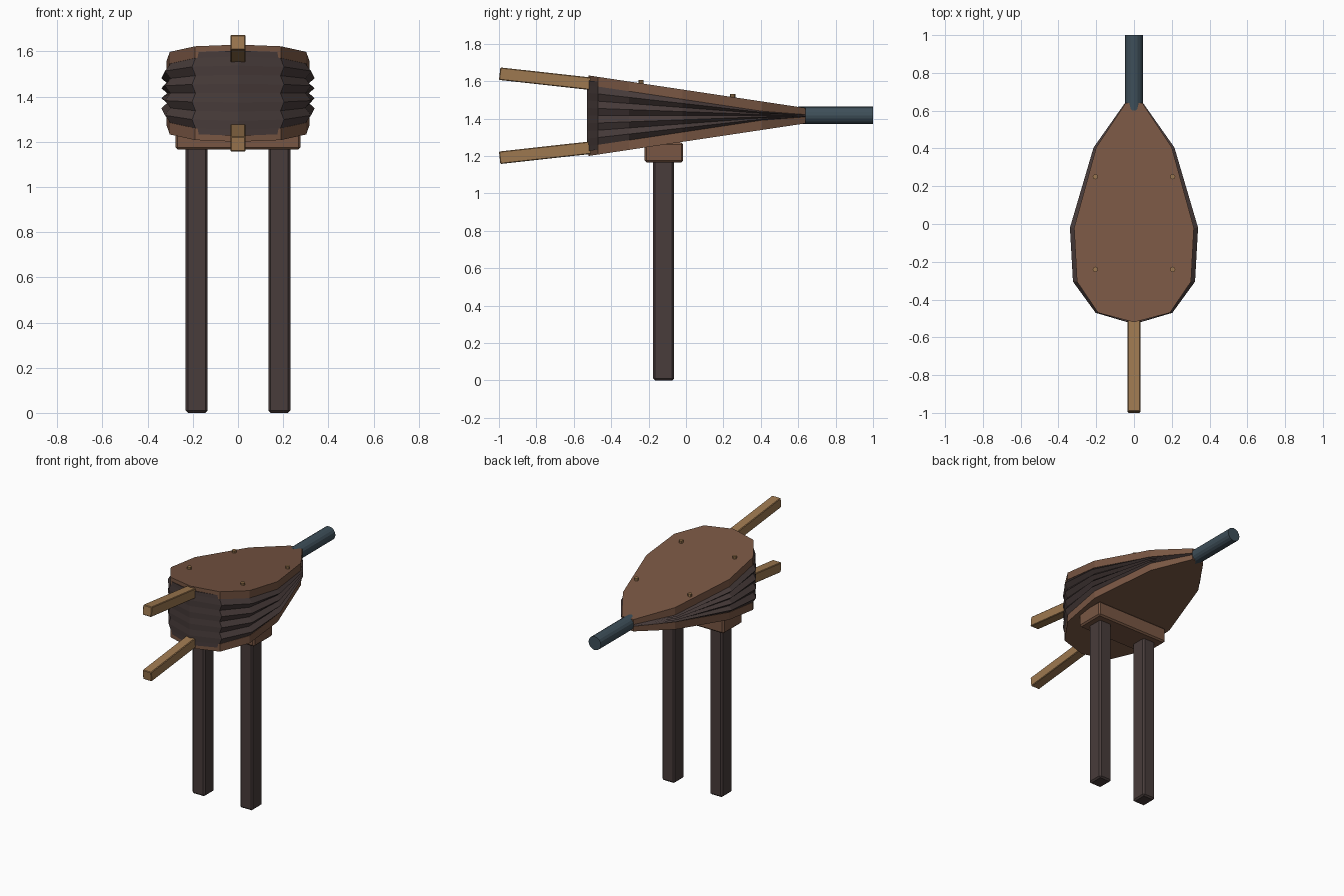
import bpy, bmesh, math

cube = bpy.data.objects.get("Cube")
if cube:
    bpy.data.objects.remove(cube, do_unlink=True)


def material(name, rgb):
    m = bpy.data.materials.new(name)
    m.use_nodes = True
    color = (*rgb, 1)
    m.diffuse_color = color
    m.node_tree.nodes["Principled BSDF"].inputs["Base Color"].default_value = color
    return m


BROWN = material("brown wood", (0.19, 0.094, 0.056))
LIGHT = material("light wood", (0.34, 0.19, 0.08))
DARK = material("dark leather and timber", (0.065, 0.045, 0.043))
STEEL = material("blue grey metal", (0.048, 0.078, 0.1))

MID = 1.415  # height of the plane between the two boards


def finish(name, bm, mat, bevel=0):
    bmesh.ops.recalc_face_normals(bm, faces=bm.faces)
    mesh = bpy.data.meshes.new(name)
    bm.to_mesh(mesh)
    bm.free()
    mesh.materials.append(mat)
    obj = bpy.data.objects.new(name, mesh)
    bpy.context.collection.objects.link(obj)
    if bevel:
        mod = obj.modifiers.new("edge bevel", 'BEVEL')
        mod.width = bevel
        mod.segments = 1
    return obj


def box(name, center, size, mat, bevel=0, tilt=0):
    bm = bmesh.new()
    bmesh.ops.create_cube(bm, size=1)
    bmesh.ops.scale(bm, vec=size, verts=bm.verts)
    obj = finish(name, bm, mat, bevel)
    obj.location = center
    obj.rotation_euler.x = tilt
    return obj


def cylinder(name, center, radius, depth, sides, mat, tilt=0):
    bm = bmesh.new()
    bmesh.ops.create_cone(bm, cap_ends=True, segments=sides,
                          radius1=radius, radius2=radius, depth=depth)
    obj = finish(name, bm, mat)
    obj.location = center
    obj.rotation_euler.x = tilt
    return obj


def loft(name, rings, mat):
    """Join equal rings of points into a closed solid."""
    bm = bmesh.new()
    loops = [[bm.verts.new(p) for p in ring] for ring in rings]
    n = len(loops[0])
    for a, b in zip(loops, loops[1:]):
        for i in range(n):
            j = (i + 1) % n
            bm.faces.new((a[i], a[j], b[j], b[i]))
    bm.faces.new(loops[0])
    bm.faces.new(loops[-1])
    return finish(name, bm, mat)


# Pear-shaped outline, half mirrored to the full loop
half = [(0, -0.52), (0.19, -0.47), (0.302, -0.305), (0.317, -0.02), (0.2, 0.405), (0.045, 0.64)]
outline = half + [(-x, y) for x, y in reversed(half[1:])]


def rise(y):
    """Half height of the wedge at a given depth."""
    return 0.215 - (y + 0.52) * 0.15


def inner(y):
    return max(rise(y) - 0.052, 0.006)


# Sloping boards
for side, name in ((1, "top_board"), (-1, "bottom_board")):
    loft(name, [[(x, y, MID + side * f(y)) for x, y in outline] for f in (inner, rise)], BROWN)


# Pleated leather between the boards
def pleat_ring(width, height):
    return [(x * width, y - (0.01 if x == 0 else 0), MID + height(y)) for x, y in outline]


rings = [pleat_ring(0.985, lambda y: 0.026 - rise(y))]
for k in range(9):
    t = k / 4 - 1
    rings.append(pleat_ring(1.07 if k % 2 else 0.99, lambda y: t * inner(y)))
rings.append(pleat_ring(0.985, lambda y: rise(y) - 0.026))
loft("bellows_leather", rings, DARK)

# Handles spreading apart toward the front
for side, name in ((1, "top_handle"), (-1, "bottom_handle")):
    box(name, (0, -0.718, MID + side * 0.194), (0.067, 0.56, 0.067), LIGHT, 0.004, -0.11 * side)

# Nozzle
cylinder("nozzle", (0, 0.8, 1.417), 0.047, 0.4, 16, STEEL, math.pi / 2)

# Studs on the top board
for x, side in ((-0.205, "right"), (0.205, "left")):
    for y, end in ((-0.24, "front"), (0.25, "back")):
        cylinder(f"{end}_{side}_stud", (x, y, MID + rise(y) + 0.008), 0.014, 0.018, 8, LIGHT)

# Stand
box("cross_beam", (0, -0.118, 1.218), (0.555, 0.206, 0.105), BROWN, 0.01)
for x, side in ((-0.183, "right"), (0.183, "left")):
    box(f"{side}_leg", (x, -0.12, 0.59), (0.097, 0.112, 1.18), DARK, 0.01)
